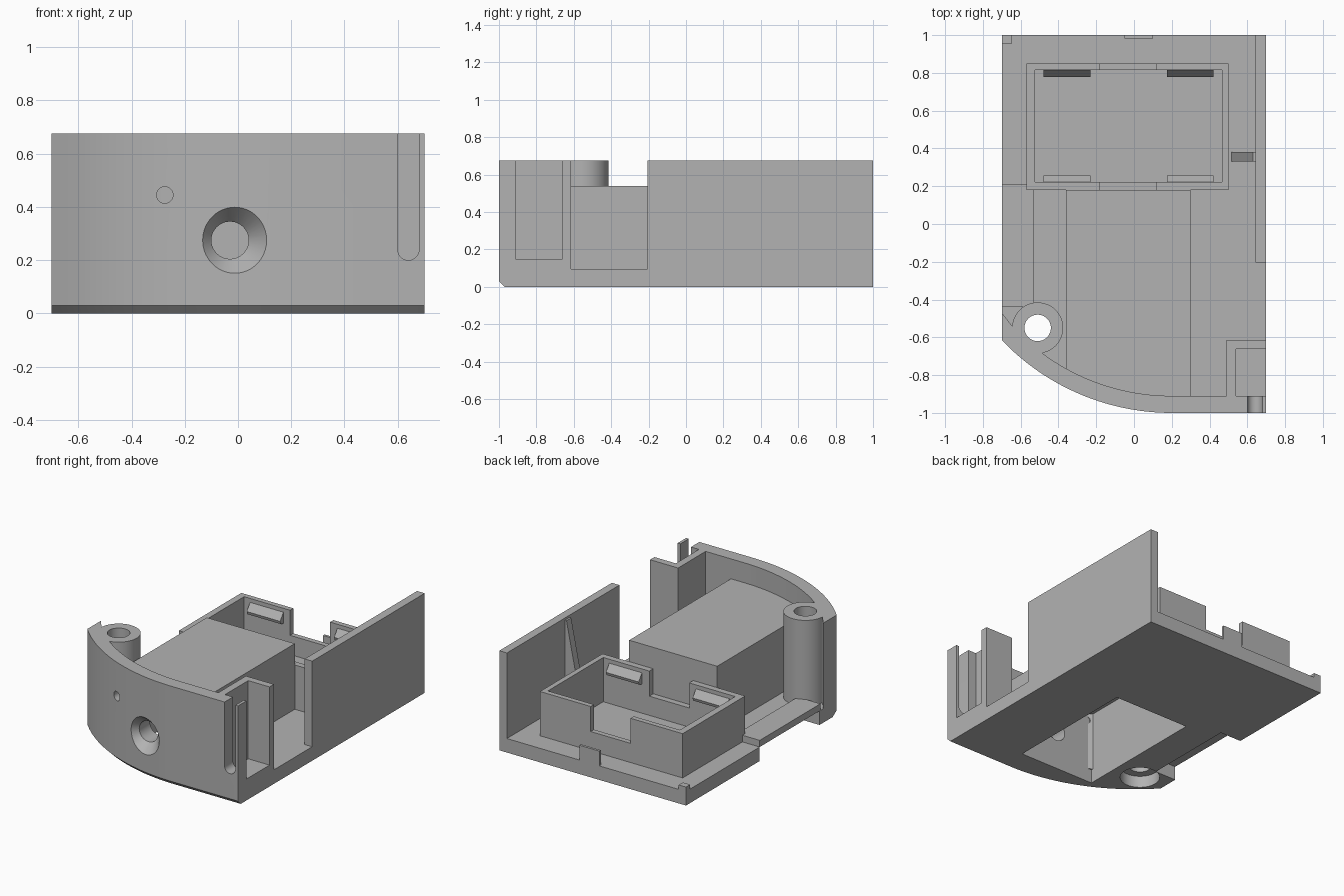
import bpy, bmesh, math
from mathutils import Matrix

if "Cube" in bpy.data.objects:
    bpy.data.objects.remove(bpy.data.objects["Cube"])

grey = bpy.data.materials.new("plain_grey")
grey.diffuse_color = (0.45, 0.45, 0.45, 1)
grey.use_nodes = True
grey.node_tree.nodes["Principled BSDF"].inputs["Base Color"].default_value = grey.diffuse_color

FLOOR, TOP = 0.095, 0.675
ARC_X, ARC_Y, ARC_R = 0.2, 0.244, 1.244     # plan arc of the curved front


def finish(name, bm):
    bmesh.ops.recalc_face_normals(bm, faces=bm.faces)
    me = bpy.data.meshes.new(name)
    bm.to_mesh(me)
    bm.free()
    me.materials.append(grey)
    ob = bpy.data.objects.new(name, me)
    bpy.context.collection.objects.link(ob)
    return ob


def loft(name, sections):
    """Solid through equal-length rings of 3D points, capped at both ends."""
    bm = bmesh.new()
    rings = [[bm.verts.new(p) for p in s] for s in sections]
    n = len(rings[0])
    for a, b in zip(rings, rings[1:]):
        for i in range(n):
            j = (i + 1) % n
            bm.faces.new((a[i], a[j], b[j], b[i]))
    bm.faces.new(rings[0])
    bm.faces.new(rings[-1])
    return finish(name, bm)


def prism(name, pts, lo, hi, axis="z"):
    """Extrude a 2D outline along one axis."""
    put = {"z": lambda a, b, c: (a, b, c),
           "y": lambda a, b, c: (a, c, b),
           "x": lambda a, b, c: (c, a, b)}[axis]
    return loft(name, [[put(a, b, c) for a, b in pts] for c in (lo, hi)])


def box(name, x0, x1, y0, y1, z0, z1):
    return prism(name, [(x0, y0), (x1, y0), (x1, y1), (x0, y1)], z0, z1)


def circle(cx, cy, r, n=48):
    return [(cx + r * math.cos(2 * math.pi * i / n),
             cy + r * math.sin(2 * math.pi * i / n)) for i in range(n)]


def front_arc(r, x0, x1, n=28):
    return [(x, ARC_Y - math.sqrt(r * r - min(0, x - ARC_X) ** 2))
            for x in (x0 + (x1 - x0) * i / n for i in range(n + 1))]


def cut(ob, *cutters):
    for c in cutters:
        m = ob.modifiers.new("cut", "BOOLEAN")
        m.operation, m.solver, m.object = "DIFFERENCE", "EXACT", c
    bpy.context.view_layer.update()
    deps = bpy.context.evaluated_depsgraph_get()
    me = bpy.data.meshes.new_from_object(ob.evaluated_get(deps))
    ob.modifiers.clear()
    ob.data = me


# Cutters
BX, BY = -0.51, -0.55
notch_cut = box("notch_cutter", -0.9, -0.54, -0.43, 0.21, -0.1, 0.3)
cavity_cut = box("cavity_cutter", -0.32, 0.25, -0.8, 0.13, -0.1, 0.495)
screw_cut = prism("screw_cutter", circle(BX, BY, 0.07), -0.1, 0.8)
bore_cut = prism("counterbore_cutter", circle(BX, BY, 0.125), -0.1, 0.08)
cone_cut = loft("cone_cutter", [
    [(x, y, z) for x, z in circle(-0.03, 0.275, r)]
    for y, r in ((-1.02, 0.157), (-0.915, 0.07), (-0.7, 0.07))])
pin_cut = prism("pin_hole_cutter", circle(-0.275, 0.445, 0.031, 24), -1.1, -0.7, "y")
slot_cut = prism("slot_cutter", [(0.6, 0.9)] + [
    (0.64 + 0.04 * math.cos(a), 0.24 + 0.04 * math.sin(a))
    for a in (math.pi * (1 + i / 16) for i in range(17))] + [(0.68, 0.9)],
    -1.1, -0.88, "y")
cutters = [notch_cut, cavity_cut, screw_cut, bore_cut, cone_cut, pin_cut, slot_cut]

# Floor with chamfered curved front
def floor_ring(r, z):
    pts = [(0.7, 1), (-0.7, 1)] + front_arc(r, -0.7, 0.2)
    pts.append((0.7, ARC_Y - r))
    return [(x, y, z) for x, y in pts]

floor = loft("base_floor", [floor_ring(ARC_R - 0.03, 0), floor_ring(ARC_R, 0.03),
                            floor_ring(ARC_R, FLOOR)])
cut(floor, notch_cut, cavity_cut, screw_cut, bore_cut)

# Curved front wall
outer = [(0.7, -1)] + front_arc(ARC_R, 0.2, -0.7)
inner = [(-0.7, -0.47), (-0.645, -0.54)] + front_arc(ARC_R - 0.09, -0.51, 0.2) + [(0.7, -0.91)]
wall = prism("front_wall", outer + inner, FLOOR, TOP)
cut(wall, cone_cut, pin_cut, slot_cut)

# Screw boss
boss = prism("screw_boss", circle(BX, BY, 0.135), FLOOR - 0.01, TOP)
cut(boss, screw_cut)

# Hollow central block, open underneath
block = prism("central_block", front_arc(ARC_R - 0.07, -0.36, 0.3) + [(0.3, 0.18), (-0.36, 0.18)],
              FLOOR, 0.54)
cut(block, cavity_cut, cone_cut)

# Right wall with its steep gusset
box("right_wall", 0.643, 0.7, -0.205, 1, 0, TOP)
prism("wall_gusset", [(0.515, FLOOR), (0.65, FLOOR), (0.65, 0.66), (0.63, 0.66)], 0.33, 0.38, "y")

# Corner pocket at front right
prism("corner_partition", [(0.49, -0.92), (0.54, -0.92), (0.54, -0.662), (0.7, -0.662),
                           (0.7, -0.615), (0.49, -0.615)], FLOOR, TOP)
box("pocket_floor", 0.53, 0.7, -0.92, -0.64, FLOOR, 0.145)

# Rectangular tray: side walls, lower notched middles and snap clips
RIM = 0.395
for side, x0, x1 in (("left", -0.57, -0.525), ("right", 0.465, 0.5)):
    box("tray_wall_" + side, x0, x1, 0.18, 0.85, FLOOR, RIM)
for side, y0, y1, face, d in (("front", 0.18, 0.222, 0.222, 1), ("back", 0.815, 0.85, 0.815, -1)):
    prism("tray_wall_" + side, [(-0.53, FLOOR), (0.47, FLOOR), (0.47, RIM), (0.12, RIM),
                                (0.12, 0.225), (-0.18, 0.225), (-0.18, RIM), (-0.53, RIM)],
          y0, y1, "y")
    for k, (x0, x1) in enumerate(((-0.48, -0.23), (0.175, 0.42))):
        prism(f"tray_clip_{side}_{k}", [(face - d * 0.005, 0.375), (face + d * 0.036, 0.32),
                                        (face + d * 0.03, 0.30), (face - d * 0.005, 0.29)],
              x0, x1, "x")

# Raised bridge over the side notch, and small back tabs
box("side_bridge", -0.7, -0.53, -0.44, 0.21, FLOOR, 0.14)
box("back_tab", -0.05, 0.1, 0.983, 1, FLOOR, 0.195)
box("corner_tab", -0.7, -0.645, 0.955, 1, FLOOR, 0.125)

# Remove cutters, smooth the curved surfaces
for c in cutters:
    bpy.data.objects.remove(c)
for ob in (floor, wall, boss, block):
    bpy.ops.object.select_all(action="DESELECT")
    ob.select_set(True)
    bpy.context.view_layer.objects.active = ob
    bpy.ops.object.shade_smooth_by_angle(angle=math.radians(25))
